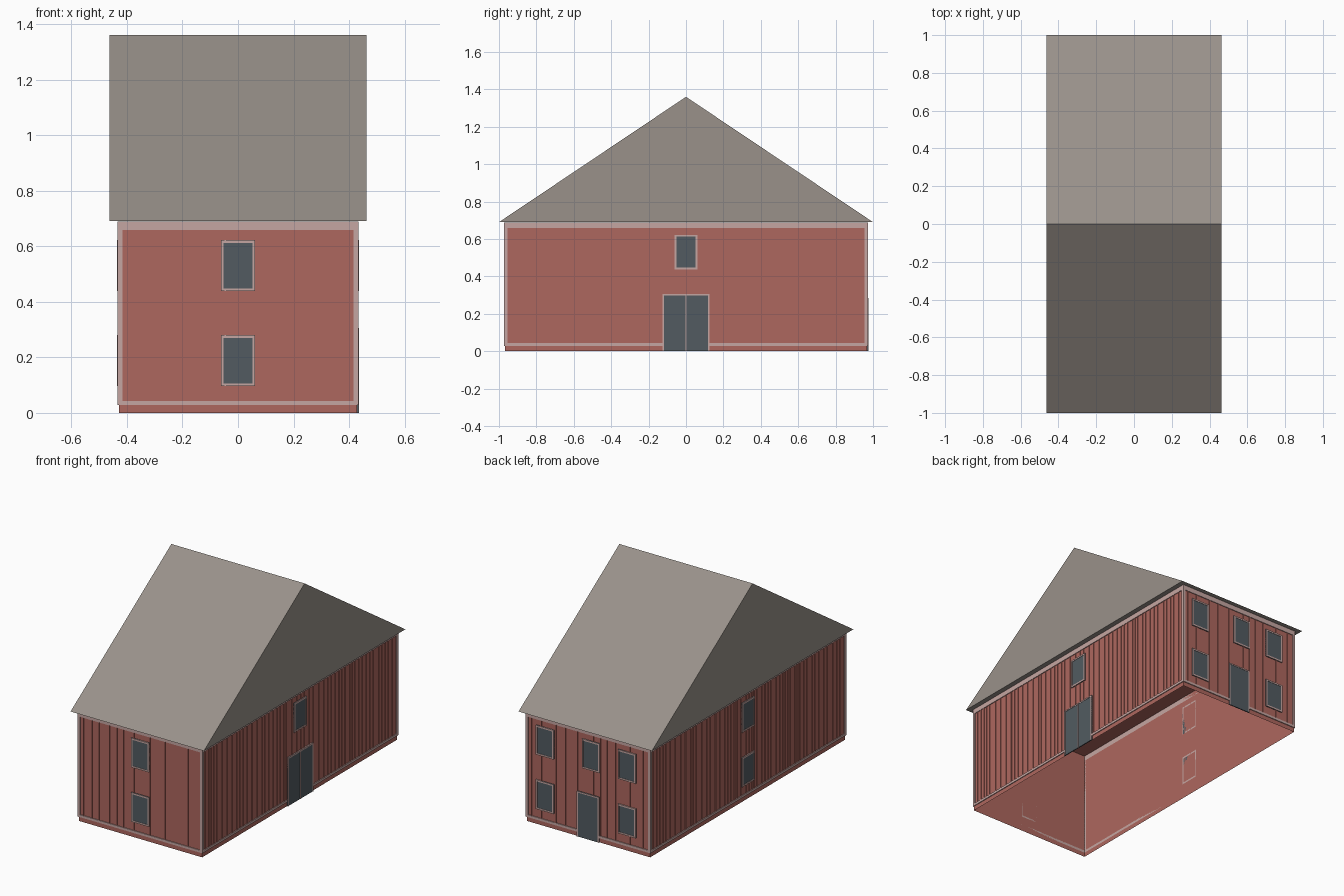
import bpy, bmesh, math, random
from mathutils import Matrix

if "Cube" in bpy.data.objects:
    bpy.data.objects.remove(bpy.data.objects["Cube"])

random.seed(4)
HX, HY, TOP = 0.428, 0.967, 0.689


def material(name, rgb):
    m = bpy.data.materials.new(name)
    m.use_nodes = True
    m.diffuse_color = (*rgb, 1)
    m.node_tree.nodes["Principled BSDF"].inputs["Base Color"].default_value = (*rgb, 1)
    return m


RED = material("barn red", (0.42, 0.135, 0.112))
PALE = material("pale trim", (0.56, 0.38, 0.36))
GREY = material("roof grey", (0.32, 0.285, 0.255))
SLATE = material("slate panes", (0.085, 0.105, 0.12))


def finish(bm, name, mat):
    bmesh.ops.recalc_face_normals(bm, faces=bm.faces)
    mesh = bpy.data.meshes.new(name)
    bm.to_mesh(mesh)
    bm.free()
    mesh.materials.append(mat)
    ob = bpy.data.objects.new(name, mesh)
    bpy.context.collection.objects.link(ob)
    return ob


def boxes(name, mat, turn, offset, rects, depth):
    """Raised rectangles (u0, u1, z0, z1) on the wall facing the given turn."""
    bm = bmesh.new()
    spin = Matrix.Rotation(turn, 4, 'Z')
    for u0, u1, z0, z1 in rects:
        place = Matrix.Translation(((u0 + u1) / 2, -offset - depth / 2, (z0 + z1) / 2))
        size = Matrix.Diagonal((u1 - u0, depth, z1 - z0, 1))
        bmesh.ops.create_cube(bm, size=1, matrix=spin @ place @ size)
    return finish(bm, name, mat)


def frame(u0, u1, z0, z1, w, sill=True):
    bars = [(u0, u0 + w, z0, z1), (u1 - w, u1, z0, z1), (u0 + w, u1 - w, z1 - w, z1)]
    return bars + ([(u0 + w, u1 - w, z0, z0 + w)] if sill else [])


# Wall shell: closed on top, open underneath
bm = bmesh.new()
bmesh.ops.create_cube(bm, size=1, matrix=Matrix.Translation((0, 0, TOP / 2))
                      @ Matrix.Diagonal((2 * HX, 2 * HY, TOP, 1)))
bm.faces.ensure_lookup_table()
floor = [f for f in bm.faces if f.calc_center_median().z < 0.01]
bmesh.ops.delete(bm, geom=floor, context='FACES_ONLY')
finish(bm, "walls", RED)

# Gable roof prism
bm = bmesh.new()
ends = [[bm.verts.new((x, y, z)) for y, z in ((-1, 0.69), (1, 0.69), (0, 1.36))]
        for x in (-0.463, 0.463)]
for tri in ends:
    bm.faces.new(tri)
for i in range(3):
    j = (i + 1) % 3
    bm.faces.new((ends[0][i], ends[0][j], ends[1][j], ends[1][i]))
finish(bm, "roof", GREY)

# Wall name, half length, distance out, window columns (u, z), door half width and height
UP, LOW = 0.53, 0.188
sides = [
    ("front", HX, HY, [(0, UP), (0, LOW)], None),
    ("left", HY, HX, [(0, UP)], (0.125, 0.305)),
    ("back", HX, HY, [(-0.3, UP), (0.02, UP), (0.27, UP), (-0.3, LOW), (0.27, LOW)], (0.077, 0.285)),
    ("right", HY, HX, [(0, UP), (0, LOW)], None),
]
for k, (side, half, out, windows, door) in enumerate(sides):
    turn = k * math.pi / 2

    # Cladding battens at uneven spacing
    ribs, u = [], -half + 0.03
    gap = (0.022, 0.055) if half > 0.5 else (0.04, 0.12)
    while u < half - 0.03:
        ribs.append((u, u + 0.006, 0.043, 0.66))
        u += random.uniform(*gap)
    boxes(side + "_battens", RED, turn, out, ribs, 0.004)

    # Corner boards, eave board and base strip
    edge = half + 0.005
    trim = [(-edge, -edge + 0.017, 0.043, 0.658), (edge - 0.017, edge, 0.043, 0.658),
            (-edge, edge, 0.658, TOP)]
    gap_half = door[0] if door else 0
    trim += [(-edge, -gap_half, 0.028, 0.043), (gap_half, edge, 0.028, 0.043)]
    boxes(side + "_trim", PALE, turn, out, trim, 0.005)

    # Windows
    panes, frames = [], []
    for u, z in windows:
        r = (u - 0.062, u + 0.062, z - 0.092, z + 0.092)
        panes.append(r)
        frames += frame(*r, 0.01)
    boxes(side + "_window_panes", SLATE, turn, out, panes, 0.005)
    boxes(side + "_window_frames", PALE, turn, out, frames, 0.007)

    # Doors
    if door:
        w, h = door
        boxes(side + "_door", SLATE, turn, out, [(-w, w, 0, h)], 0.006)
        bars = frame(-w, w, 0, h, 0.008, sill=False)
        if side == "left":
            bars.append((-0.004, 0.004, 0, h - 0.008))
        boxes(side + "_door_frame", PALE, turn, out, bars, 0.008)
